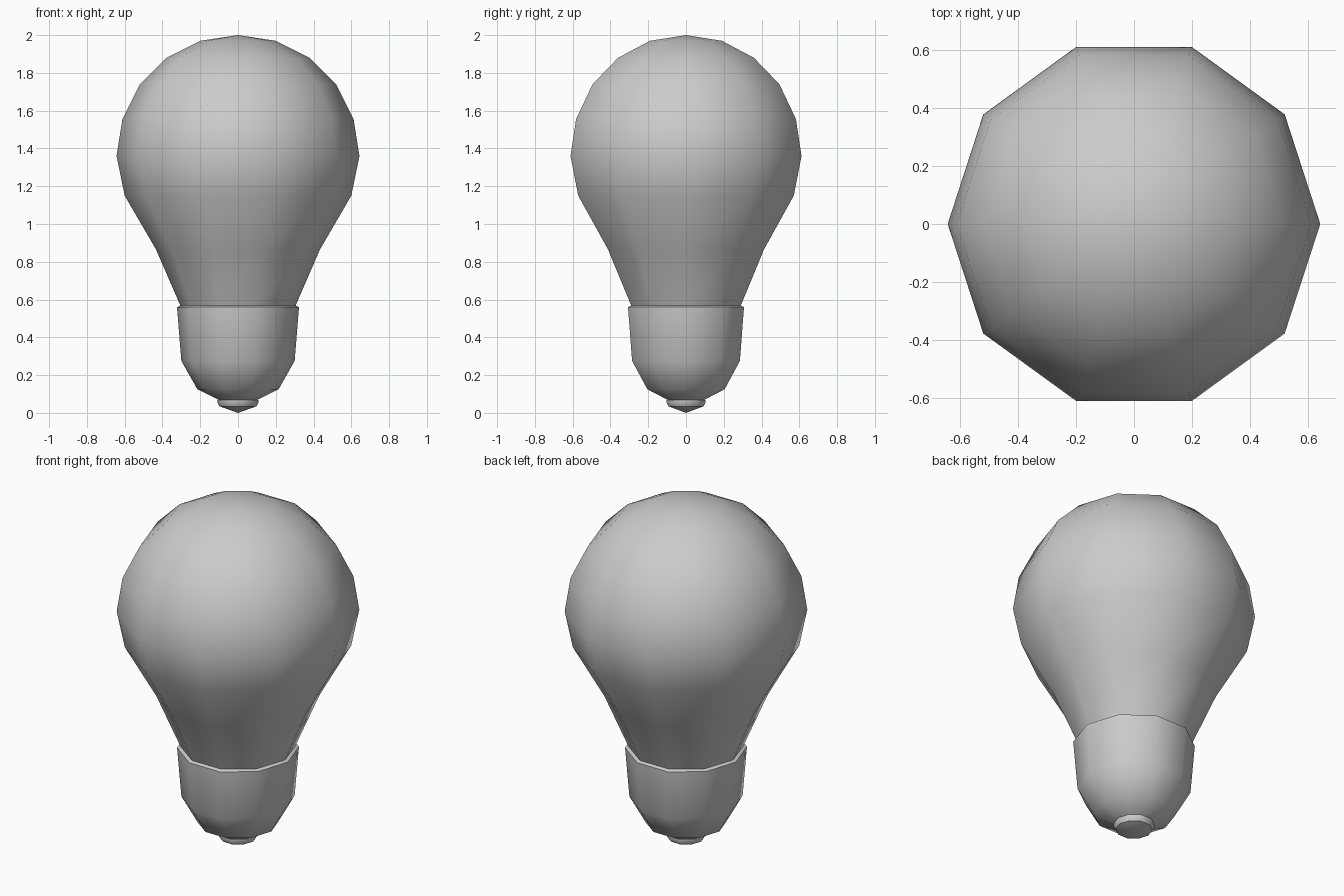
import bpy, bmesh, math

if "Cube" in bpy.data.objects:
    bpy.data.objects.remove(bpy.data.objects["Cube"])

SIDES = 10


def lathe(name, profile):
    """Revolve (radius, z) points, listed bottom to top, into a ten-sided solid."""
    bm = bmesh.new()
    rings = []
    for r, z in profile:
        n = SIDES if r > 0 else 1
        rings.append([bm.verts.new((r * math.cos(2 * math.pi * i / SIDES),
                                    r * math.sin(2 * math.pi * i / SIDES), z))
                      for i in range(n)])
    for a, b in zip(rings, rings[1:]):
        for i in range(SIDES):
            j = (i + 1) % SIDES
            if len(a) == 1:
                bm.faces.new((a[0], b[j], b[i]))
            elif len(b) == 1:
                bm.faces.new((a[i], a[j], b[0]))
            else:
                bm.faces.new((a[i], a[j], b[j], b[i]))
    bmesh.ops.recalc_face_normals(bm, faces=bm.faces)
    mesh = bpy.data.meshes.new(name)
    bm.to_mesh(mesh)
    bm.free()
    obj = bpy.data.objects.new(name, mesh)
    bpy.context.collection.objects.link(obj)
    bpy.ops.object.select_all(action='DESELECT')
    obj.select_set(True)
    bpy.context.view_layer.objects.active = obj
    bpy.ops.object.shade_smooth_by_angle(angle=math.radians(40))
    return obj


# Glass envelope, its neck meeting the rim of the base
lathe("glass_bulb", [(0.305, 0.568), (0.434, 0.865), (0.60, 1.15), (0.643, 1.36),
                     (0.612, 1.555), (0.52, 1.74), (0.378, 1.88), (0.20, 1.97),
                     (0, 2.0)])

# Socket base with a narrow rim around the neck
lathe("socket_base", [(0.10, 0.068), (0.215, 0.125), (0.30, 0.275),
                      (0.323, 0.56), (0.305, 0.568)])

# Electrical contact at the bottom tip
lathe("contact_tip", [(0, 0.0), (0.098, 0.035), (0.109, 0.055), (0.109, 0.068),
                      (0, 0.07)])
